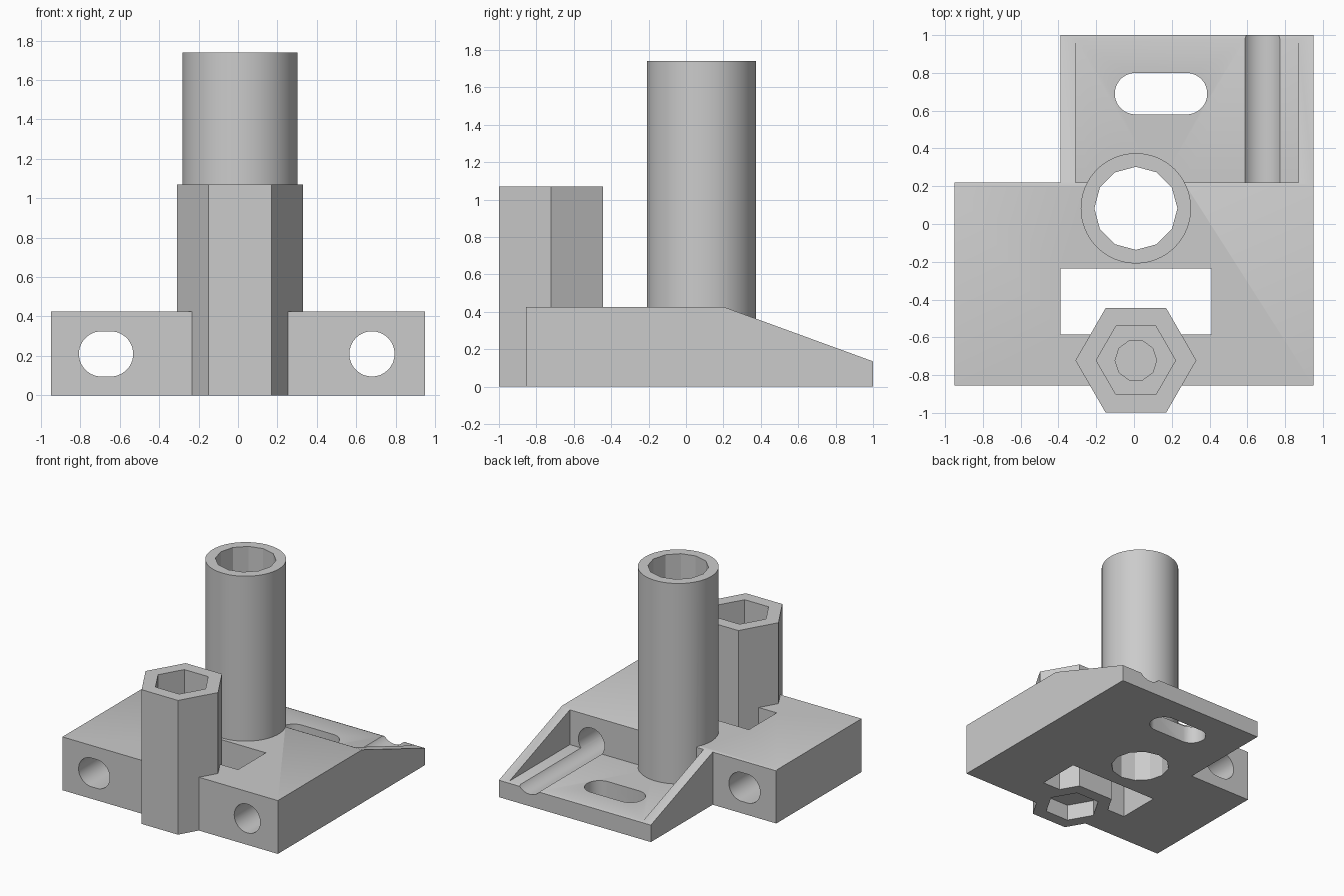
import bpy, bmesh, math
from mathutils import Vector

cube = bpy.data.objects.get("Cube")
if cube:
    bpy.data.objects.remove(cube, do_unlink=True)

grey = bpy.data.materials.new("plain grey")
grey.use_nodes = True
colour = (0.6, 0.6, 0.6, 1)
grey.diffuse_color = colour
grey.node_tree.nodes["Principled BSDF"].inputs["Base Color"].default_value = colour


def ring(cx, cy, r, sides, half=0.0, phase=0.0):
    """Polygon outline; a non-zero half length stretches it into a slot."""
    pts = []
    for i in range(sides):
        a = math.tau * (i + phase) / sides
        shift = math.copysign(half, math.cos(a)) if half else 0
        pts.append((cx + shift + r * math.cos(a), cy + r * math.sin(a)))
    return pts


def rect(a0, a1, b0, b1):
    return [(a0, b0), (a1, b0), (a1, b1), (a0, b1)]


def prism(name, outline, axis, lo, hi):
    """Extrude a 2D outline along an axis."""
    place = {"x": lambda a, b, d: (d, a, b),
             "y": lambda a, b, d: (a, d, b),
             "z": lambda a, b, d: (a, b, d)}[axis]
    bm = bmesh.new()
    face = bm.faces.new([bm.verts.new(place(a, b, lo)) for a, b in outline])
    ext = bmesh.ops.extrude_face_region(bm, geom=[face])
    moved = [g for g in ext["geom"] if isinstance(g, bmesh.types.BMVert)]
    bmesh.ops.translate(bm, verts=moved, vec=Vector(place(0, 0, hi - lo)))
    bmesh.ops.recalc_face_normals(bm, faces=bm.faces)
    mesh = bpy.data.meshes.new(name)
    bm.to_mesh(mesh)
    bm.free()
    mesh.materials.append(grey)
    obj = bpy.data.objects.new(name, mesh)
    bpy.context.collection.objects.link(obj)
    return obj


def combine(target, tool, operation):
    """Apply a boolean and discard the tool object."""
    mod = target.modifiers.new("boolean", "BOOLEAN")
    mod.operation = operation
    mod.solver = "EXACT"
    mod.object = tool
    tool.hide_render = True
    bpy.context.view_layer.objects.active = target
    bpy.ops.object.modifier_apply(modifier=mod.name)
    bpy.data.objects.remove(tool, do_unlink=True)


# Base block with its sloping rear
side = [(-0.855, 0), (1, 0), (1, 0.135), (0.205, 0.425), (-0.855, 0.425)]
bracket = prism("clamp_bracket", side, "x", -0.95, 0.95)

# Missing rear corner, sunken rear floor and rectangular window
for name, outline, lo, hi in (
        ("corner_cut", rect(-1.1, -0.39, 0.22, 1.1), -0.1, 1),
        ("floor_cut", rect(-0.31, 0.87, 0.22, 1.1), 0.142, 1),
        ("window_cut", rect(-0.39, 0.41, -0.585, -0.235), -0.1, 1)):
    combine(bracket, prism(name, outline, "z", lo, hi), "DIFFERENCE")

# Round tube and hexagonal tower
tube_x, tube_y, tower_y = 0.01, 0.083, -0.722
combine(bracket, prism("tube", ring(tube_x, tube_y, 0.292, 64), "z", 0, 1.74), "UNION")
combine(bracket, prism("tower", ring(tube_x, tower_y, 0.32, 6), "z", 0, 1.07), "UNION")

# Vertical bores: tube, nut pockets at both ends of the tower, rear floor slot
for name, outline, lo, hi in (
        ("tube_bore", ring(tube_x, tube_y, 0.22, 12), -0.1, 2),
        ("lower_nut_pocket", ring(tube_x, tower_y, 0.21, 6), -0.1, 0.13),
        ("upper_nut_pocket", ring(tube_x, tower_y, 0.21, 6), 0.425, 2),
        ("screw_hole", ring(tube_x, tower_y, 0.11, 10), 0.145, 1),
        ("floor_slot", ring(0.143, 0.69, 0.11, 32, 0.135, 0.5), -0.1, 0.4)):
    combine(bracket, prism(name, outline, "z", lo, hi), "DIFFERENCE")

# Horizontal rod channels: long slot at one side, round groove at the other
for name, outline, hi in (
        ("slot_channel", ring(-0.67, 0.21, 0.115, 32, 0.023, 0.5), 0.5),
        ("round_channel", ring(0.68, 0.21, 0.115, 32), 1.1)):
    combine(bracket, prism(name, outline, "y", -1, hi), "DIFFERENCE")

# Smooth the round walls, keep facets and corners crisp
bpy.ops.object.select_all(action="DESELECT")
bracket.select_set(True)
bpy.context.view_layer.objects.active = bracket
bpy.ops.object.shade_smooth_by_angle(angle=math.radians(25))
